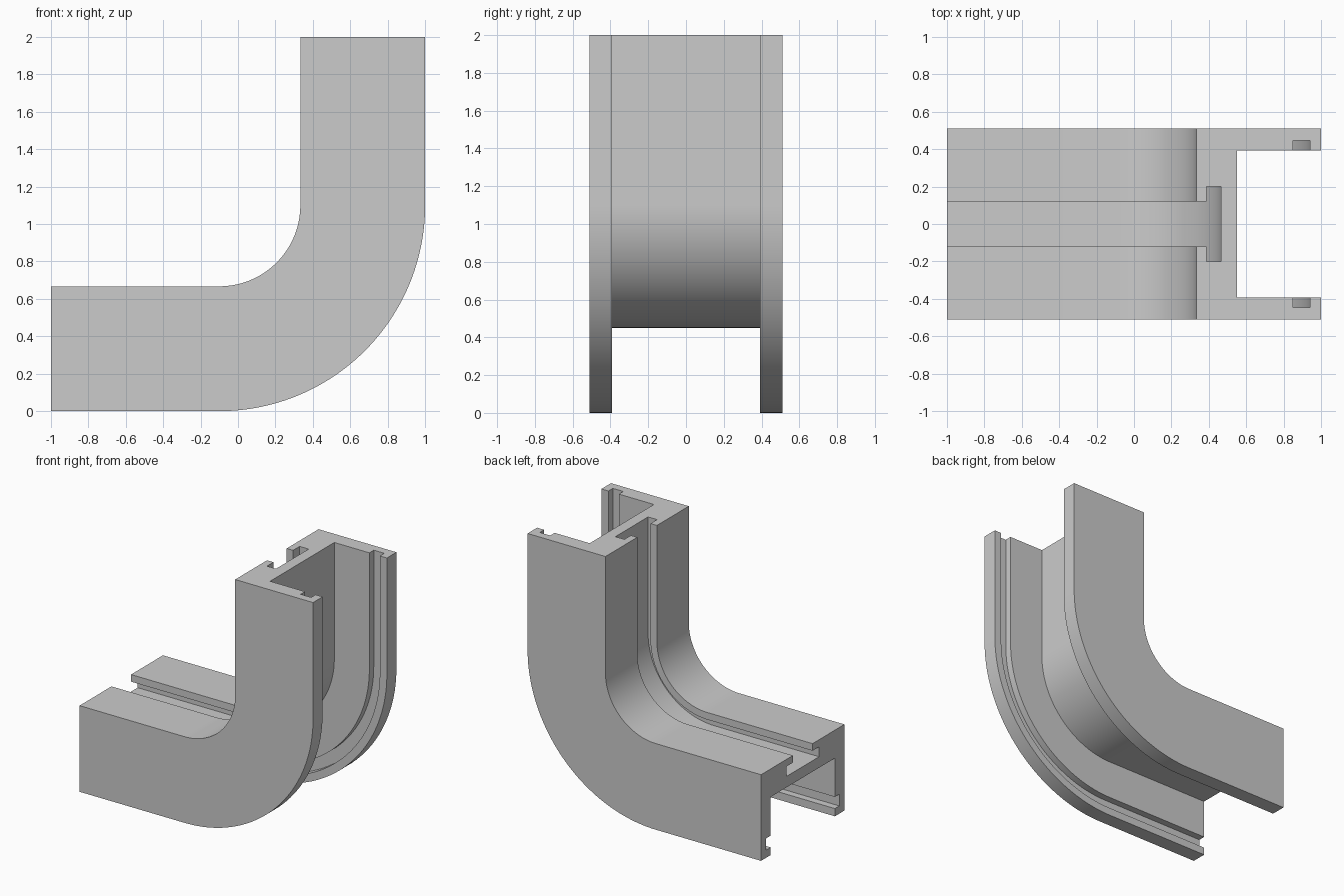
import bpy, bmesh, math

cube = bpy.data.objects.get("Cube")
if cube:
    bpy.data.objects.remove(cube, do_unlink=True)

# Single grey material
grey = bpy.data.materials.new("plain grey")
grey.use_nodes = True
colour = (0.6, 0.6, 0.6, 1)
grey.diffuse_color = colour
grey.node_tree.nodes["Principled BSDF"].inputs["Base Color"].default_value = colour

# Half cross-section: (depth from the outer edge, y), from slot floor to channel floor
half = [(0.535, 0.20), (0.612, 0.20), (0.612, 0.12), (0.667, 0.12),
        (0.667, 0.51), (0, 0.51), (0, 0.393), (0.06, 0.393),
        (0.06, 0.447), (0.15, 0.447), (0.15, 0.393), (0.45, 0.393)]
section = half + [(d, -y) for d, y in reversed(half)]

# Sweep path: straight, quarter bend about (BX, BZ), straight
BX, BZ, RADIUS, STEPS = -0.1, 1.1, 1.1, 48


def ring_points(angle, sx=0.0, sz=0.0):
    """Cross-section turned to the bend angle, shifted along the straight legs."""
    return [(BX + sx + (RADIUS - d) * math.sin(angle), y,
             BZ + sz - (RADIUS - d) * math.cos(angle)) for d, y in section]


rings = [ring_points(0, sx=-1 - BX)]
rings += [ring_points(math.pi / 2 * i / STEPS) for i in range(STEPS + 1)]
rings.append(ring_points(math.pi / 2, sz=2 - BZ))

# Skin the rings and cap both ends
bm = bmesh.new()
loops = [[bm.verts.new(p) for p in ring] for ring in rings]
n = len(section)
for a, b in zip(loops, loops[1:]):
    for i in range(n):
        j = (i + 1) % n
        bm.faces.new((a[i], a[j], b[j], b[i]))
bm.faces.new(loops[0])
bm.faces.new(loops[-1])
bmesh.ops.recalc_face_normals(bm, faces=bm.faces)

mesh = bpy.data.meshes.new("curved_channel")
bm.to_mesh(mesh)
bm.free()
mesh.materials.append(grey)
channel = bpy.data.objects.new("curved_channel", mesh)
bpy.context.collection.objects.link(channel)

# Smooth bend with crisp profile edges
for other in bpy.context.selected_objects:
    other.select_set(False)
channel.select_set(True)
bpy.context.view_layer.objects.active = channel
bpy.ops.object.shade_smooth_by_angle(angle=math.radians(30))
